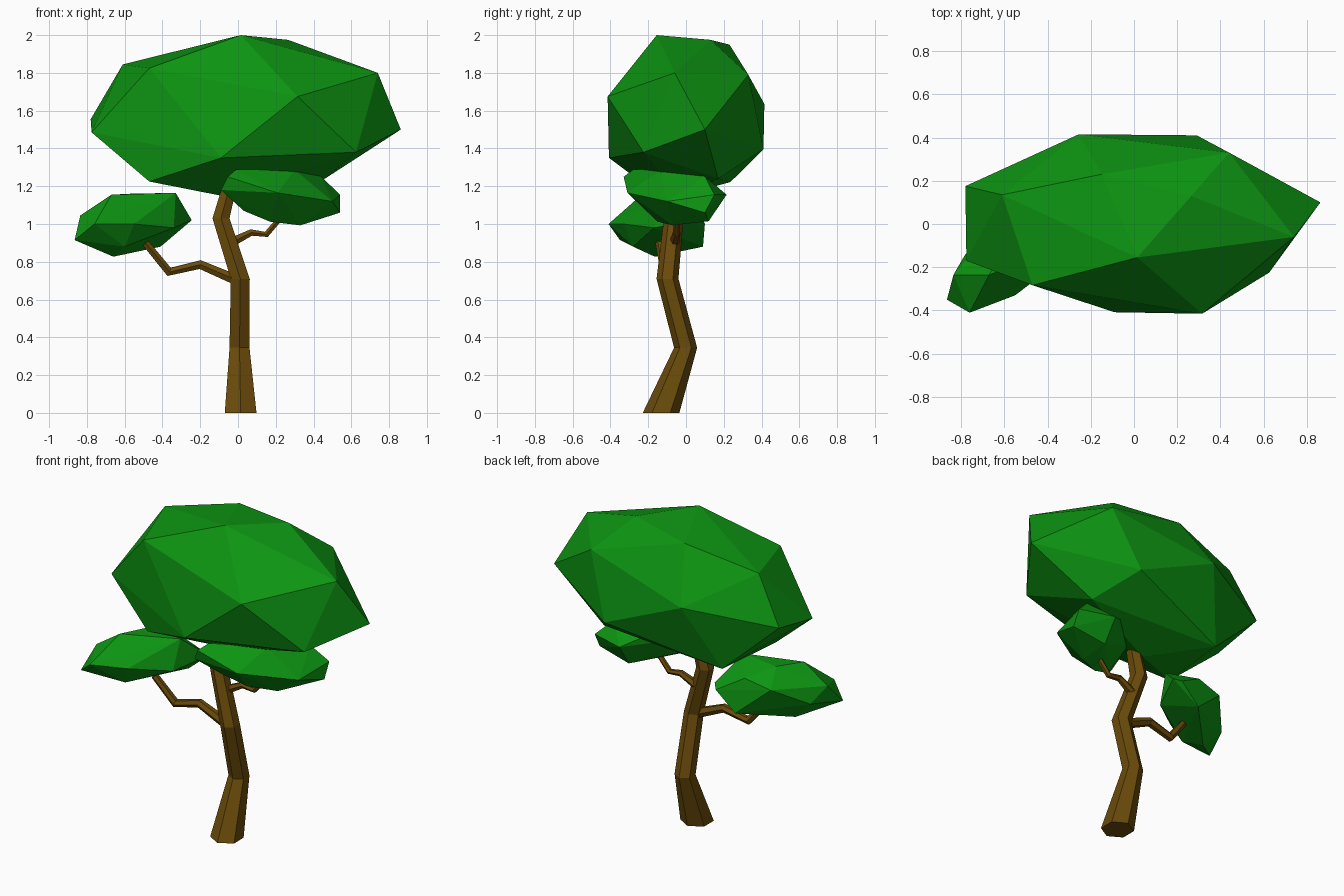
import bpy, bmesh, math
from mathutils import Vector

if "Cube" in bpy.data.objects:
    bpy.data.objects.remove(bpy.data.objects["Cube"])


def material(name, rgb):
    m = bpy.data.materials.new(name)
    m.diffuse_color = (*rgb, 1)
    m.use_nodes = True
    m.node_tree.nodes["Principled BSDF"].inputs["Base Color"].default_value = m.diffuse_color
    return m


BARK = material("bark", (0.145, 0.07, 0.003))
LEAF = material("leaf", (0.004, 0.3, 0.006))


def finish(bm, name, mat):
    bmesh.ops.recalc_face_normals(bm, faces=bm.faces[:])
    mesh = bpy.data.meshes.new(name)
    bm.to_mesh(mesh)
    bm.free()
    mesh.materials.append(mat)
    bpy.context.collection.objects.link(bpy.data.objects.new(name, mesh))


def limb(name, path, sides=6, level=False):
    """Bent tapering tube through (x, y, z, radius) stations."""
    bm = bmesh.new()
    pts = [Vector(p[:3]) for p in path]
    rings = []
    for i, p in enumerate(pts):
        along = pts[min(i + 1, len(pts) - 1)] - pts[max(i - 1, 0)]
        along = Vector((0, 0, 1)) if level else along.normalized()
        side = along.cross(Vector((0, 1, 0))).normalized()
        up = side.cross(along)
        ring = []
        for k in range(sides):
            a = 2 * math.pi * k / sides
            ring.append(bm.verts.new(p + path[i][3] * (math.cos(a) * up + math.sin(a) * side)))
        rings.append(ring)
    for lo, hi in zip(rings, rings[1:]):
        for k in range(sides):
            n = (k + 1) % sides
            bm.faces.new((lo[k], lo[n], hi[n], hi[k]))
    bm.faces.new(rings[0])
    bm.faces.new(rings[-1])
    finish(bm, name, BARK)


def foliage(name, points):
    """Faceted leaf mass: the convex hull of a few corner points."""
    bm = bmesh.new()
    for p in points:
        bm.verts.new(p)
    hull = bmesh.ops.convex_hull(bm, input=bm.verts[:])
    inside = {g for g in hull["geom_interior"] if isinstance(g, bmesh.types.BMVert)}
    bmesh.ops.delete(bm, geom=list(inside), context="VERTS")
    finish(bm, name, LEAF)


# Trunk and its two side branches
limb("trunk", [(.014, -.132, 0, .097), (.008, -.002, .345, .061), (.012, -.098, .71, .058),
               (-.09, -.065, 1.03, .052), (-.05, -.06, 1.18, .045)], level=True)
limb("left_branch", [(0, -.1, .7, .032), (-.2, -.1, .785, .027),
                     (-.365, -.11, .747, .026), (-.49, -.14, .9, .022)])
limb("right_branch", [(-.04, -.06, .9, .028), (.07, -.05, .955, .02),
                      (.15, -.05, .945, .018), (.24, -.05, 1.05, .016)])

# Large crown
foliage("crown", [
    (.015, -.155, 2), (.265, .13, 1.975), (-.15, .23, 1.95), (.74, -.06, 1.8),
    (.44, .33, 1.79), (-.47, -.283, 1.825), (-.61, .135, 1.845), (.862, .1, 1.5),
    (.315, -.415, 1.675), (-.09, -.408, 1.35), (.625, -.225, 1.38), (-.78, .175, 1.555),
    (-.775, -.17, 1.485), (-.255, .415, 1.635), (.29, .41, 1.395), (-.47, -.24, 1.225),
    (-.42, .235, 1.222), (-.09, -.03, 1.15), (.46, .17, 1.24)])

# Small leaf mass on the left branch
foliage("left_foliage", [
    (-.865, -.35, .915), (-.835, -.235, 1.045), (-.76, -.41, 1), (-.67, -.235, 1.155),
    (-.55, -.33, 1), (-.33, -.11, 1.165), (-.245, .06, 1.02), (-.28, .1, 1.0),
    (-.41, .09, .88), (-.66, -.165, .827), (-.78, -.14, .95), (-.58, -.08, 1.16),
    (-.62, .03, 1.06), (-.45, .05, 1.1), (-.34, -.17, .98), (-.6, -.28, .88)])

# Small leaf mass on the right branch
foliage("right_foliage", [
    (-.01, -.28, 1.288), (.3, -.13, 1.287), (.44, .1, 1.252), (.54, .15, 1.155),
    (.54, .1, 1.06), (.33, -.07, .993), (.17, -.15, 1.012), (.03, -.2, 1.07),
    (-.09, -.31, 1.18), (-.055, -.33, 1.25), (.21, -.31, 1.165), (.5, -.1, 1.12),
    (.32, .215, 1.155), (.32, .12, 1.015), (0, -.05, 1.2), (.15, .08, 1.25)])
